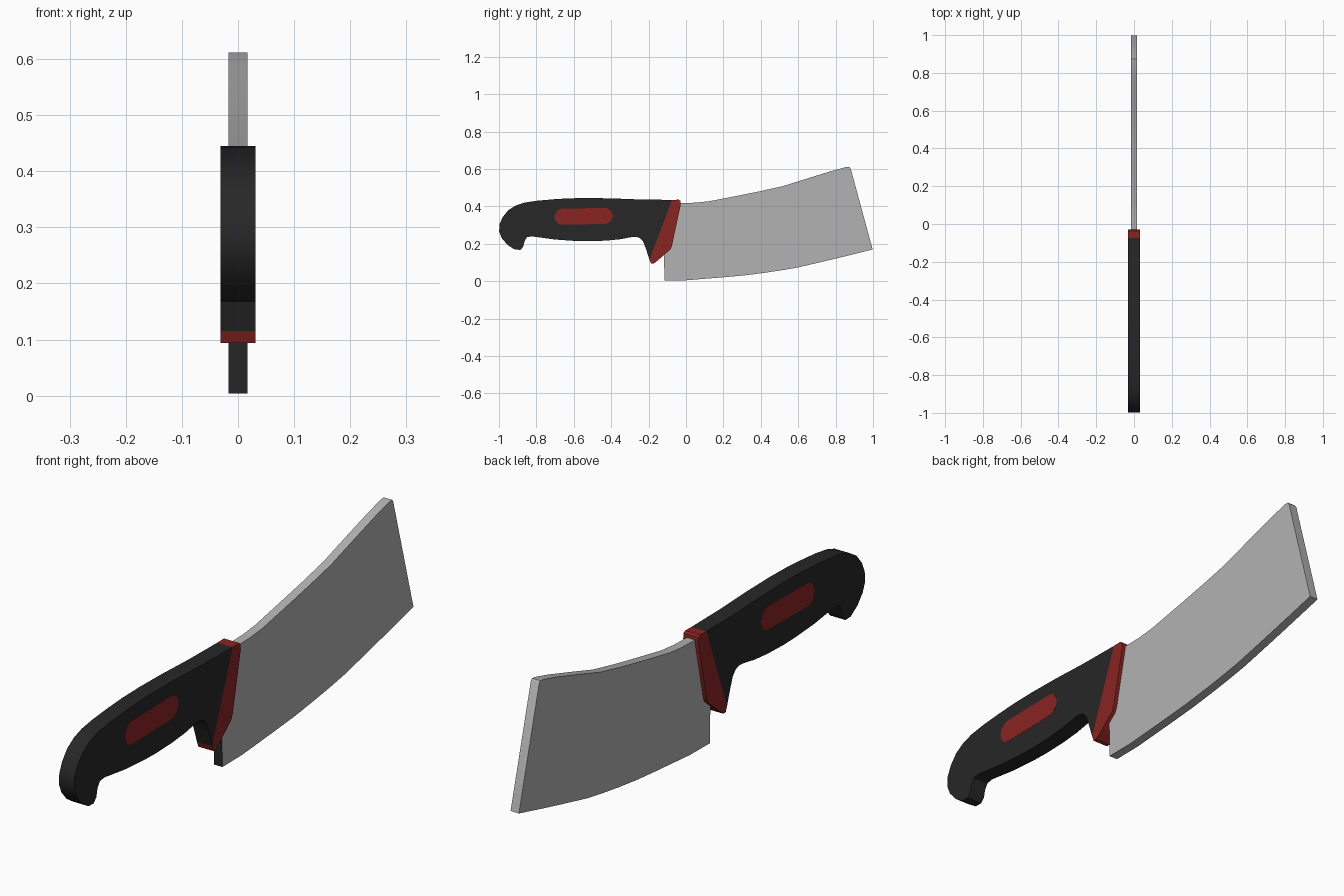
import bpy, bmesh, math


def material(name, rgb):
    m = bpy.data.materials.new(name)
    m.diffuse_color = (*rgb, 1)
    return m


STEEL = material("steel", (0.45, 0.45, 0.45))
BLACK = material("black_grip", (0.02, 0.02, 0.021))
RED = material("red_trim", (0.25, 0.018, 0.016))


def slab(name, profile, x0, x1, mat):
    """Extrude a (y, z) outline along x from x0 to x1."""
    bm = bmesh.new()
    face = bm.faces.new([bm.verts.new((x0, y, z)) for y, z in profile])
    ext = bmesh.ops.extrude_face_region(bm, geom=[face])
    moved = [g for g in ext["geom"] if isinstance(g, bmesh.types.BMVert)]
    bmesh.ops.translate(bm, verts=moved, vec=(x1 - x0, 0, 0))
    bmesh.ops.recalc_face_normals(bm, faces=bm.faces)
    me = bpy.data.meshes.new(name)
    bm.to_mesh(me)
    bm.free()
    me.materials.append(mat)
    ob = bpy.data.objects.new(name, me)
    bpy.context.collection.objects.link(ob)
    bpy.ops.object.select_all(action='DESELECT')
    ob.select_set(True)
    bpy.context.view_layer.objects.active = ob
    bpy.ops.object.shade_smooth_by_angle(angle=math.radians(30))
    return ob


# Blade: curved spine and edge, rear tucked into the bolster
blade = slab("blade", [
    (-0.115, 0.004), (0.0, 0.005), (0.1, 0.013), (0.2, 0.021), (0.31, 0.031),
    (0.42, 0.045), (0.52, 0.06), (0.6, 0.074), (0.75, 0.109), (0.87, 0.138),
    (0.998, 0.17), (0.88, 0.604), (0.873, 0.612), (0.855, 0.61),
    (0.78, 0.59), (0.65, 0.55), (0.52, 0.509), (0.4, 0.482), (0.25, 0.452),
    (0.12, 0.427), (0.05, 0.42), (-0.05, 0.417), (-0.09, 0.2),
    (-0.118, 0.16)], -0.017, 0.017, STEEL)

# Dark heel face at the rear of the blade
blade.data.materials.append(BLACK)
for p in blade.data.polygons:
    if p.normal.y < -0.9 and p.center.z < 0.15:
        p.material_index = 1

# Grip with hooked pommel and finger guard
slab("grip", [
    (-0.075, 0.435), (-0.245, 0.437), (-0.4, 0.443), (-0.53, 0.445),
    (-0.63, 0.443), (-0.71, 0.438), (-0.8, 0.43), (-0.865, 0.42),
    (-0.91, 0.405), (-0.95, 0.38), (-0.98, 0.343), (-0.997, 0.305),
    (-0.999, 0.265), (-0.985, 0.23), (-0.955, 0.195), (-0.915, 0.169),
    (-0.885, 0.168), (-0.87, 0.185), (-0.863, 0.215), (-0.85, 0.235),
    (-0.825, 0.24), (-0.7, 0.223), (-0.6, 0.216), (-0.525, 0.214),
    (-0.43, 0.217), (-0.355, 0.224), (-0.29, 0.236), (-0.265, 0.237),
    (-0.245, 0.23), (-0.228, 0.21), (-0.213, 0.17), (-0.195, 0.115)],
    -0.031, 0.031, BLACK)

# Bolster between grip and blade
slab("bolster", [
    (-0.075, 0.435), (-0.038, 0.436), (-0.03, 0.43), (-0.028, 0.41),
    (-0.075, 0.19), (-0.083, 0.17), (-0.15, 0.112), (-0.172, 0.095),
    (-0.187, 0.094), (-0.195, 0.115)], -0.031, 0.031, RED)

# Capsule inlays, one per side
R, N = 0.043, 10
capsule = [(cy + R * math.cos(a + math.pi * i / N), cz + R * math.sin(a + math.pi * i / N))
           for cy, cz, a in ((-0.435, 0.349, -math.pi / 2), (-0.66, 0.345, math.pi / 2))
           for i in range(N + 1)]
inlay = slab("grip_inlays", capsule, 0.03, 0.0315, RED)
inlay.modifiers.new("both_sides", 'MIRROR')
